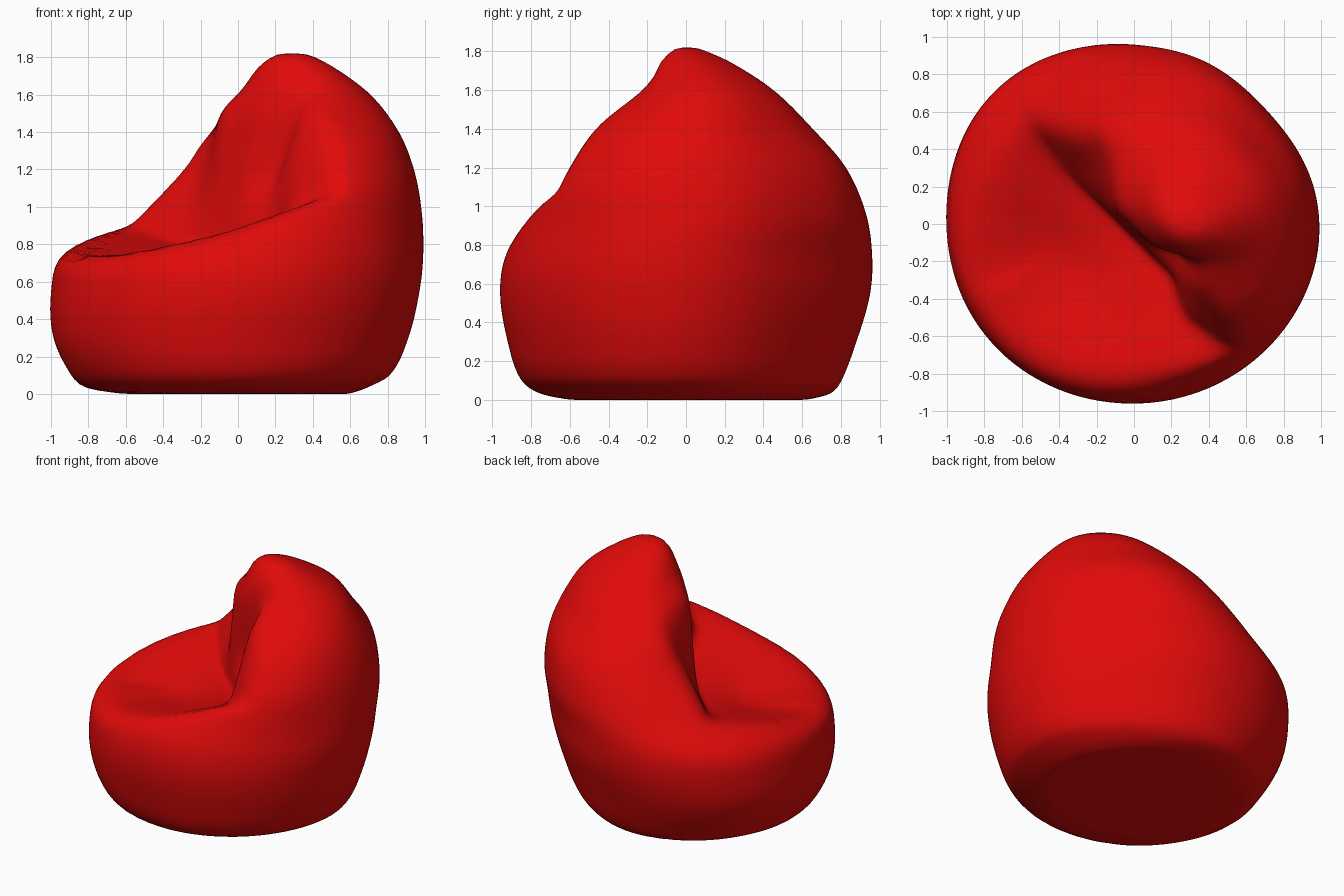
import bpy, bmesh, math
from mathutils import Vector

cube = bpy.data.objects.get("Cube")
if cube:
    bpy.data.objects.remove(cube)

# Outer bag: height, then left, right, front and rear limits of each slice
SLICES = [
    (0.0, -.62, .6, -.6, .63), (.03, -.81, .69, -.75, .75),
    (.1, -.89, .82, -.85, .81), (.3, -.98, .92, -.92, .88),
    (.55, -.99, .98, -.96, .95), (.75, -.93, 1.0, -.93, .96),
    (.95, -.64, .99, -.81, .93), (1.2, -.36, .94, -.65, .82),
    (1.4, -.26, .86, -.5, .65), (1.6, .0, .71, -.23, .45),
    (1.75, .11, .51, -.13, .22), (1.82, .2, .38, -.06, .06),
]
TOP = SLICES[-1][0]
# Slope of every limit at every slice, for a smooth curve through them
SLOPES = []
for i in range(len(SLICES)):
    lo, hi = SLICES[max(i - 1, 0)], SLICES[min(i + 1, len(SLICES) - 1)]
    SLOPES.append([(b - a) / (hi[0] - lo[0]) for a, b in zip(lo[1:], hi[1:])])


def ramp(a, b, t):
    t = min(max((t - a) / (b - a), 0), 1)
    return t * t * (3 - 2 * t)


def smooth_max(a, b, k):
    h = max(k - abs(a - b), 0) / k
    return max(a, b) + h * h * k / 4


def slice_limits(z):
    i = 0
    while z > SLICES[i + 1][0]:
        i += 1
    lo, hi = SLICES[i], SLICES[i + 1]
    d = hi[0] - lo[0]
    t = (z - lo[0]) / d
    s = t * t * (3 - 2 * t)
    m0, m1 = d * t * (1 - t) ** 2, d * t * t * (t - 1)
    return [a + (b - a) * s + m0 * p + m1 * q
            for a, b, p, q in zip(lo[1:], hi[1:], SLOPES[i], SLOPES[i + 1])]


def bag(x, y, z):
    """Signed distance-like value of the uncut, stuffed bag."""
    if z <= 0 or z >= TOP:
        return max(-z, z - TOP) + .001
    x0, x1, y0, y1 = slice_limits(z)
    rx, ry = (x1 - x0) / 2, (y1 - y0) / 2
    nx, ny = (x - x0 - rx) / rx, (y - y0 - ry) / ry
    q = math.hypot(nx, ny) + 1e-6
    # Flatter behind, fuller on both flanks
    back, flank = (nx + ny) / q / math.sqrt(2), (nx - ny) / q / math.sqrt(2)
    high = ramp(.8, 1.2, z)
    along = -.09 if back > 0 else .01
    across = .06 * high if flank > 0 else .06 * ramp(0, .4, z) + .03 * high
    q /= 1 + along * back ** 6 + across * flank ** 6
    return (q - 1) * (rx + ry) / 2


def seat_height(u, v):
    dip = .05 * math.exp(-((u + .42) / .2) ** 2 - ((v + .15) / .3) ** 2)
    lip = .04 * ramp(.55, .85, -u)
    return .75 + .3 * v * v + .1 * v + .1 * (u + .6) + lip - dip


def back_front(v, z):
    """Front of the backrest: slanted groove, bulge and one leaning side."""
    rise = max(z - .85, 0)
    groove = .09 * ramp(.05, .4, rise) * math.exp(-((v - .12 - .35 * rise) / .1) ** 2)
    bulge = ramp(.3, .58, v) * (.14 - .25 * rise)
    lean = rise * (.06 + .38 * ramp(.08, .45, -v))
    return -.05 + groove - bulge + lean


def chair(p):
    u, v = (p.x + p.y) / math.sqrt(2), (p.x - p.y) / math.sqrt(2)
    seat = p.z - seat_height(u, v)
    back = back_front(v, p.z) - u
    hollow = -smooth_max(-seat, -back, .05)
    return smooth_max(bag(*p), hollow, .11)


def surface_point(origin, ray):
    """First exit from the solid along a ray."""
    far, step = 0, .04
    while far < 2 and chair(origin + ray * far) < 0:
        far += step
    near = far - step
    for _ in range(9):
        mid = (near + far) / 2
        if chair(origin + ray * mid) < 0:
            near = mid
        else:
            far = mid
    return origin + ray * near


# Bean bag, inflated from a sphere
core = Vector((.29, .12, .5))
bm = bmesh.new()
bmesh.ops.create_icosphere(bm, subdivisions=6, radius=1)
for vert in bm.verts:
    vert.co = surface_point(core, vert.co.normalized())
for _ in range(2):
    bmesh.ops.smooth_vert(bm, verts=bm.verts, factor=.4,
                          use_axis_x=True, use_axis_y=True, use_axis_z=True)
floor = min(vert.co.z for vert in bm.verts)
for vert in bm.verts:
    vert.co.z -= floor
mesh = bpy.data.meshes.new("bean_bag_chair")
bm.to_mesh(mesh)
bm.free()
chair_object = bpy.data.objects.new("bean_bag_chair", mesh)
bpy.context.collection.objects.link(chair_object)

# Red fabric
red = bpy.data.materials.new("red_fabric")
red.use_nodes = True
red.diffuse_color = (.75, .003, .003, 1)
red.node_tree.nodes["Principled BSDF"].inputs["Base Color"].default_value = red.diffuse_color
mesh.materials.append(red)

bpy.ops.object.select_all(action='DESELECT')
chair_object.select_set(True)
bpy.context.view_layer.objects.active = chair_object
bpy.ops.object.shade_smooth_by_angle(angle=math.radians(50))
